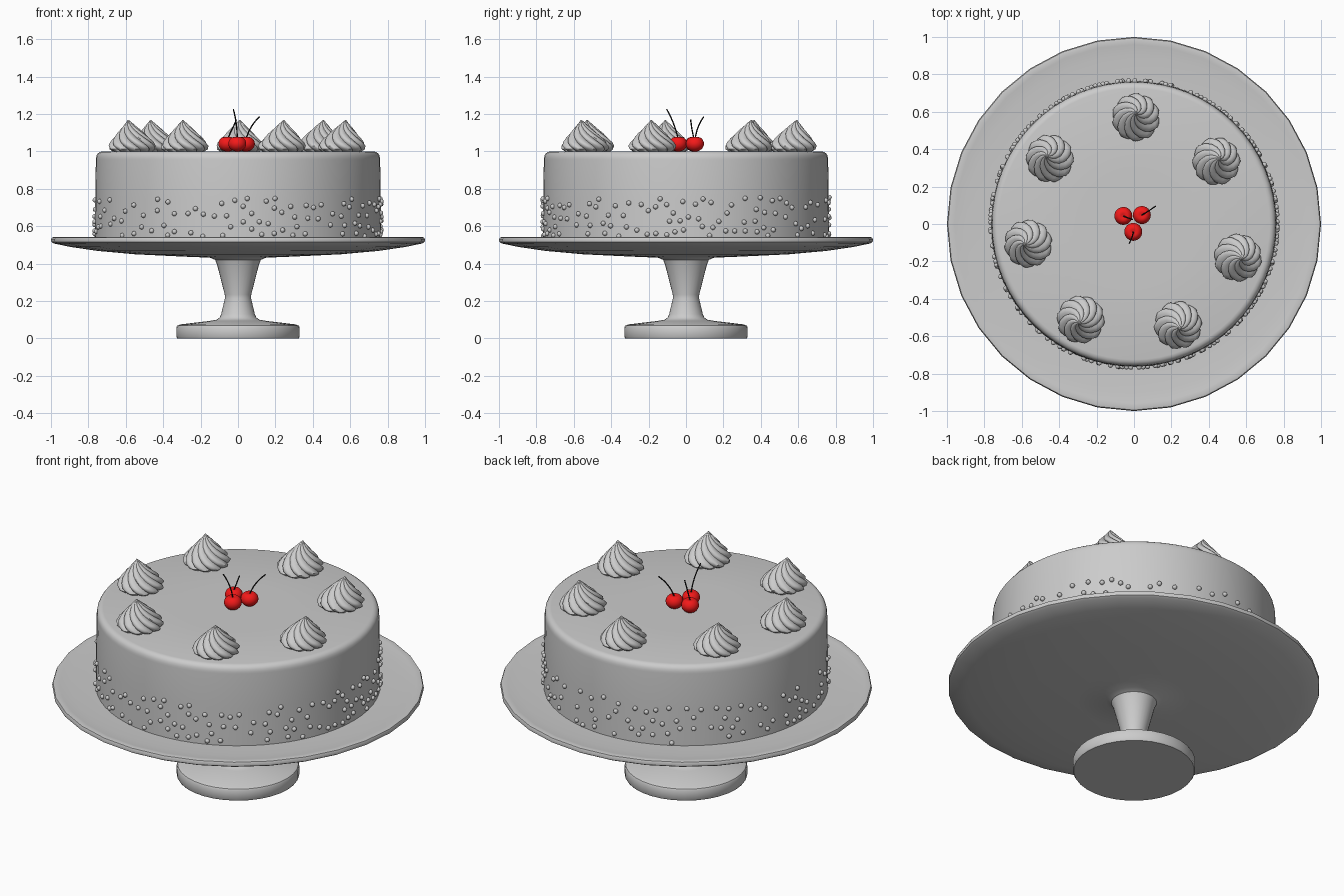
import bpy, bmesh, random
from math import sin, cos, pi, radians, tau
from mathutils import Vector, Matrix

if "Cube" in bpy.data.objects:
    bpy.data.objects.remove(bpy.data.objects["Cube"])

random.seed(4)


def material(name, color):
    m = bpy.data.materials.new(name)
    m.diffuse_color = color
    m.use_nodes = True
    m.node_tree.nodes["Principled BSDF"].inputs["Base Color"].default_value = m.diffuse_color
    return m


def finish(name, bm, angle=35, mat=None):
    bmesh.ops.recalc_face_normals(bm, faces=bm.faces)
    me = bpy.data.meshes.new(name)
    bm.to_mesh(me)
    bm.free()
    ob = bpy.data.objects.new(name, me)
    bpy.context.collection.objects.link(ob)
    if mat:
        me.materials.append(mat)
    bpy.ops.object.select_all(action='DESELECT')
    bpy.context.view_layer.objects.active = ob
    ob.select_set(True)
    bpy.ops.object.shade_smooth_by_angle(angle=radians(angle))
    return ob


def loft(bm, rings):
    """Bridge closed rings of points and cap both ends."""
    rows = [[bm.verts.new(p) for p in r] for r in rings]
    n = len(rows[0])
    for a, b in zip(rows, rows[1:]):
        for i in range(n):
            j = (i + 1) % n
            bm.faces.new((a[i], a[j], b[j], b[i]))
    bm.faces.new(rows[0])
    bm.faces.new(rows[-1])


def lathe(name, profile, n):
    bm = bmesh.new()
    loft(bm, [[(r * cos(tau * i / n), r * sin(tau * i / n), z) for i in range(n)]
              for r, z in profile])
    return finish(name, bm)


# pedestal stand: foot, waisted stem, shallow plate
lathe("cake_stand", [
    (0.325, 0), (0.33, 0.008), (0.33, 0.058), (0.325, 0.068), (0.31, 0.075),
    (0.15, 0.094), (0.115, 0.1), (0.098, 0.112), (0.09, 0.13), (0.07, 0.215),
    (0.071, 0.235), (0.112, 0.395), (0.122, 0.42), (0.15, 0.432),
    (0.30, 0.438), (0.55, 0.45), (0.75, 0.468), (0.90, 0.490), (0.985, 0.508),
    (0.998, 0.516), (1.0, 0.528), (0.995, 0.540), (0.98, 0.543),
    (0.96, 0.540), (0.90, 0.535), (0.75, 0.53), (0.1, 0.53)], 32)

# cake body with a rounded top edge
cake = [(0.765, 0.525), (0.763, 0.75), (0.76, 0.955)]
cake += [(0.725 + 0.034 * cos(t), 0.965 + 0.035 * sin(t))
         for t in (pi / 8 * k for k in range(5))]
lathe("cake", cake + [(0.3, 1.0)], 64)

# pearls scattered around the lower side
bm = bmesh.new()
spots = []
tries = 0
while len(spots) < 190 and tries < 6000:
    tries += 1
    a = random.uniform(0, tau)
    z = 0.545 + 0.21 * random.random() ** 1.1
    p = Vector((0.766 * cos(a), 0.766 * sin(a), z))
    if all((p - q).length > 0.045 for q in spots):
        spots.append(p)
for p in spots:
    bmesh.ops.create_icosphere(bm, subdivisions=2, radius=0.0135,
                               matrix=Matrix.Translation(p))
finish("pearls", bm, 60)

# piped cream swirls: fluted cone, twisted, with an off-centre tip
SWIRL = [(0.100, -0.003), (0.122, 0.012), (0.126, 0.03), (0.115, 0.05),
         (0.096, 0.072), (0.074, 0.096), (0.052, 0.118), (0.032, 0.138),
         (0.014, 0.156), (0.003, 0.168)]


def swirl(name, x, y, turn):
    bm, lobes, per = bmesh.new(), 10, 6
    n = lobes * per
    rings = []
    for r, z in SWIRL:
        k = max(z, 0) / 0.168
        off = 0.022 * k * k
        ring = []
        for i in range(n):
            saw = (i % per) / per
            flute = 0.86 + 0.16 * sin(pi * saw) ** 0.7
            a = tau * i / n + turn - 1.9 * k
            ring.append((x + r * flute * cos(a) + off * cos(turn),
                         y + r * flute * sin(a) + off * sin(turn), 1.0 + z))
        rings.append(ring)
    loft(bm, rings)
    finish(name, bm, 40)


SPOTS = [(0.01, 0.57), (0.44, 0.335), (0.555, -0.18), (0.235, -0.54),
         (-0.285, -0.51), (-0.565, -0.105), (-0.45, 0.35)]
for i, (x, y) in enumerate(SPOTS):
    swirl(f"cream_swirl_{i + 1}", x, y, pi / 2 - tau * i / 7)

# cherries with curved stems
red = material("cherry_red", (0.9, 0.01, 0.01, 1))
dark = material("stem_dark", (0.01, 0.01, 0.01, 1))
CHERRIES = [((-0.057, 0.043), (-0.03, 0.03, 1.12), (-0.008, 0.025, 1.17)),
            ((0.042, 0.048), (0.065, 0.06, 1.14), (0.115, 0.095, 1.185)),
            ((-0.004, -0.042), (-0.004, -0.06, 1.15), (-0.025, -0.103, 1.225))]
for i, ((x, y), mid, tip) in enumerate(CHERRIES):
    bm = bmesh.new()
    bmesh.ops.create_uvsphere(bm, u_segments=24, v_segments=14, radius=0.048)
    for v in bm.verts:
        rr = (v.co.x ** 2 + v.co.y ** 2) ** 0.5
        dip = max(0, 1 - rr / 0.026) * 0.012 if v.co.z > 0 else 0
        v.co = (x + v.co.x, y + v.co.y, 1.041 + v.co.z * 0.87 - dip)
    finish(f"cherry_{i + 1}", bm, 60, red)
    a, m, b = Vector((x, y, 1.065)), Vector(mid), Vector(tip)
    bm = bmesh.new()
    rings = []
    for k in range(9):
        t = k / 8
        c = a * (1 - t) ** 2 + m * 2 * t * (1 - t) + b * t * t
        d = ((m - a) * (1 - t) + (b - m) * t).normalized()
        u = d.cross(Vector((0, 1, 0))).normalized()
        w = d.cross(u)
        rings.append([c + 0.0035 * (u * cos(s) + w * sin(s))
                      for s in (tau * j / 8 for j in range(8))])
    loft(bm, rings)
    finish(f"cherry_stem_{i + 1}", bm, 60, dark)
